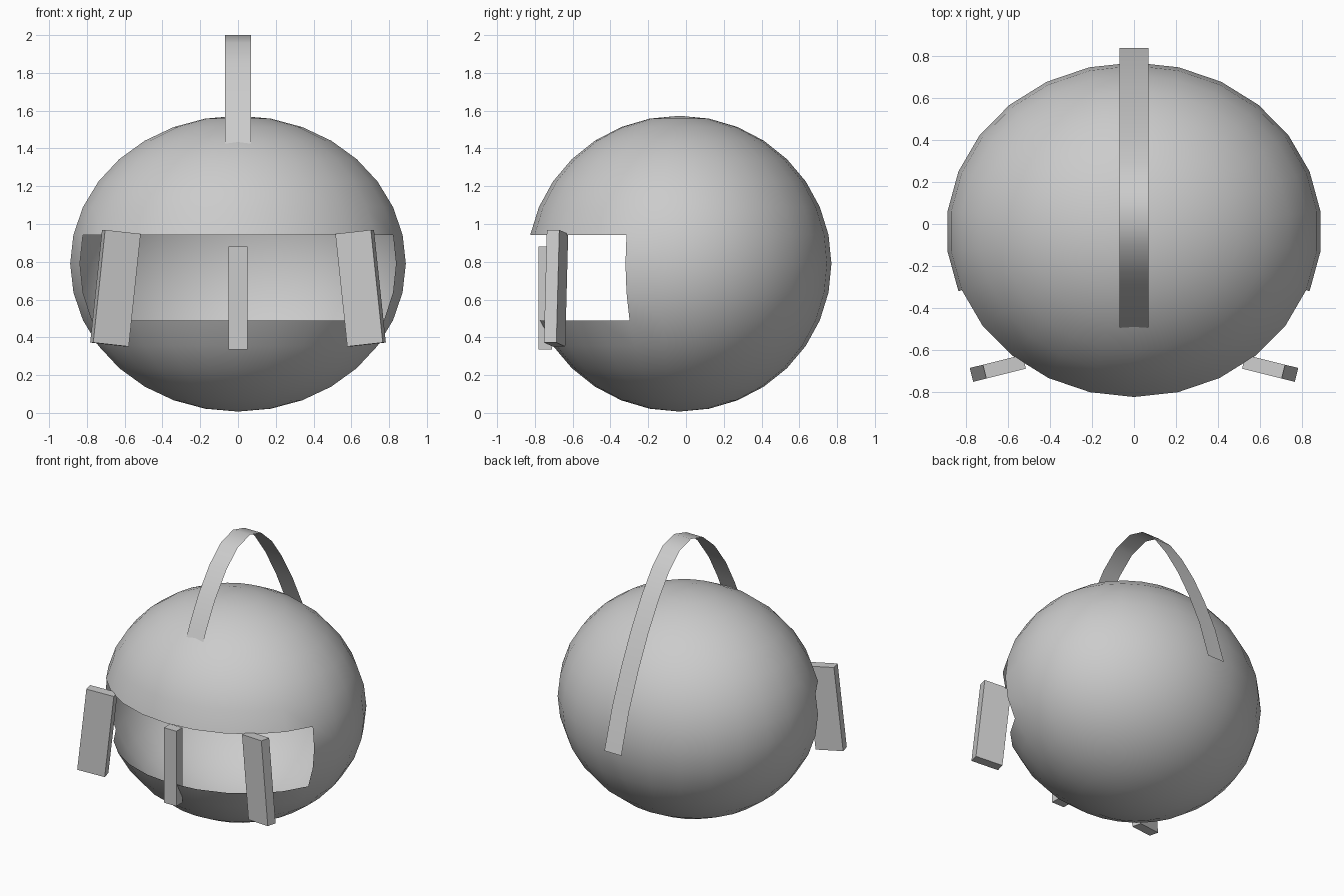
import bpy, bmesh
from math import radians, pi
from mathutils import Matrix, Vector

if "Cube" in bpy.data.objects:
    bpy.data.objects.remove(bpy.data.objects["Cube"])


def make_object(name, bm, smooth=False):
    mesh = bpy.data.meshes.new(name)
    bm.to_mesh(mesh)
    bm.free()
    for p in mesh.polygons:
        p.use_smooth = smooth
    obj = bpy.data.objects.new(name, mesh)
    bpy.context.collection.objects.link(obj)
    return obj


def box(name, size, centre, yaw=0.0, roll=0.0):
    bm = bmesh.new()
    m = (Matrix.Translation(centre) @ Matrix.Rotation(yaw, 4, 'Z')
         @ Matrix.Rotation(roll, 4, 'Y') @ Matrix.Diagonal((*size, 1)))
    bmesh.ops.create_cube(bm, size=1, matrix=m)
    return make_object(name, bm)


# Round shell with a window of 10 x 3 faces removed at the front
SEGMENTS, RINGS = 26, 16
bm = bmesh.new()
bmesh.ops.create_uvsphere(bm, u_segments=SEGMENTS, v_segments=RINGS, radius=1)
# turn it so that a column of vertices lies exactly at the front
first = max(bm.verts, key=lambda v: (round(v.co.xy.length, 4), round(-v.co.y, 4)))
angle = Vector((0, -1)).angle_signed(first.co.xy.normalized())
bmesh.ops.rotate(bm, verts=bm.verts, matrix=Matrix.Rotation(angle, 3, 'Z'))
if abs(min(v.co.y for v in bm.verts) + 1) > 1e-3:
    bmesh.ops.rotate(bm, verts=bm.verts, matrix=Matrix.Rotation(pi / SEGMENTS, 3, 'Z'))
window = []
for f in bm.faces:
    c = f.calc_center_median()
    if -0.383 < c.z < 0.195 and abs(Vector((0, -1)).angle(c.xy)) < 5 * 2 * pi / SEGMENTS:
        window.append(f)
bmesh.ops.delete(bm, geom=window, context='FACES')
bmesh.ops.transform(bm, verts=bm.verts, matrix=Matrix.Translation((0, -0.035, 0.79))
                    @ Matrix.Diagonal((0.895, 0.805, 0.783, 1)))
make_object("shell", bm, smooth=True)

# Thin strap handle arching over the top to the back
path = [(-0.53, 1.35), (-0.46, 1.50), (-0.36, 1.68), (-0.23, 1.85), (-0.10, 1.96),
        (0.04, 2.0), (0.17, 1.965), (0.29, 1.86), (0.41, 1.70), (0.53, 1.50),
        (0.64, 1.28), (0.75, 1.02), (0.84, 0.73)]
bm = bmesh.new()
rows = [[bm.verts.new((x, y, z)) for x in (-0.068, 0.068)] for y, z in path]
for a, b in zip(rows, rows[1:]):
    bm.faces.new((a[0], a[1], b[1], b[0]))
make_object("handle_strap", bm, smooth=True)

# Tilted side plates, mirrored across x
for side, label in ((1, "right"), (-1, "left")):
    box(f"{label}_plate", (0.195, 0.068, 0.60), (side * 0.649, -0.688, 0.66),
        yaw=radians(-14 * side), roll=radians(-6.2 * side))

# Upright bar in the middle of the window
box("centre_bar", (0.10, 0.07, 0.545), (0, -0.745, 0.608))
